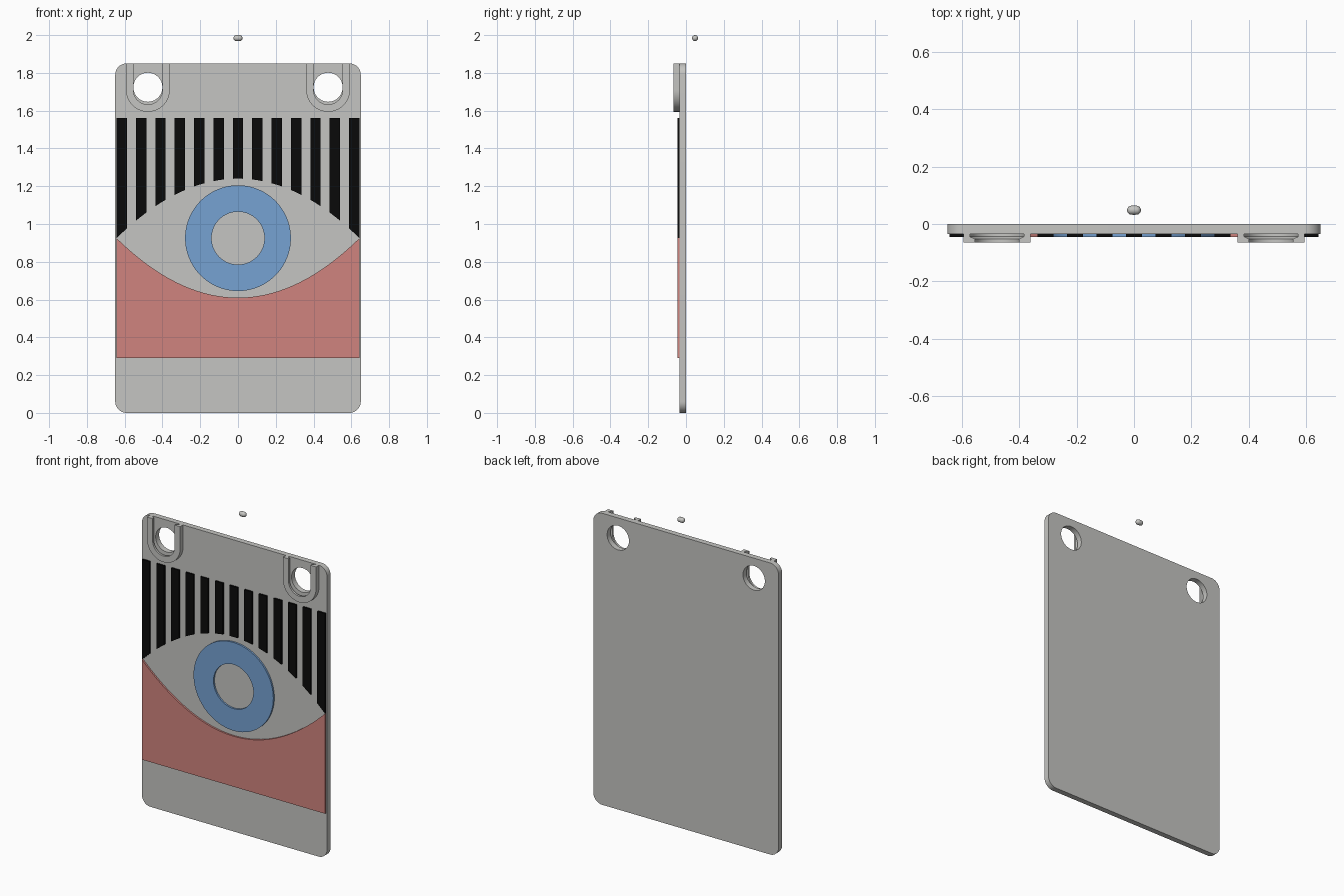
import bpy, bmesh
from math import sin, cos, pi, radians

cube = bpy.data.objects.get("Cube")
if cube:
    bpy.data.objects.remove(cube, do_unlink=True)


def material(name, rgb):
    m = bpy.data.materials.new(name)
    m.use_nodes = True
    m.diffuse_color = (*rgb, 1)
    m.node_tree.nodes["Principled BSDF"].inputs["Base Color"].default_value = (*rgb, 1)
    return m


GREY = material("light grey", (0.56, 0.56, 0.54))
BLACK = material("black", (0.003, 0.003, 0.003))
RED = material("soft red", (0.63, 0.23, 0.21))
BLUE = material("sky blue", (0.18, 0.36, 0.65))

FACE = -0.035        # front face of the plate
RELIEF = -0.046      # front of the raised picture
HALF = 0.643         # half width of the picture
EYE_Z = 0.925
MOUNT_X, MOUNT_Z = 0.477, 1.71


def arc(cx, cz, r, start, end, n):
    return [(cx + r * cos(start + (end - start) * i / n),
             cz + r * sin(start + (end - start) * i / n)) for i in range(n + 1)]


def circle(cx, cz, r, n=64):
    return arc(cx, cz, r, 0, 2 * pi, n)[:-1]


def lid(x, side):
    """Height of the upper (+1) or lower (-1) eyelid edge."""
    return EYE_Z + side * 0.315 * (1 - (x / HALF) ** 2)


def panel(name, loops, front, back, mat):
    """Flat plate from outlines in x and z; inner outlines become holes."""
    curve = bpy.data.curves.new(name, "CURVE")
    curve.dimensions = "2D"
    curve.fill_mode = "BOTH"
    curve.extrude = (back - front) / 2
    for pts in loops:
        s = curve.splines.new("POLY")
        s.points.add(len(pts) - 1)
        for p, (x, z) in zip(s.points, pts):
            p.co = (x, z, 0, 1)
        s.use_cyclic_u = True
    ob = bpy.data.objects.new(name, curve)
    bpy.context.collection.objects.link(ob)
    ob.rotation_euler.x = radians(90)
    ob.location.y = (front + back) / 2
    curve.materials.append(mat)
    bpy.ops.object.select_all(action="DESELECT")
    ob.select_set(True)
    bpy.context.view_layer.objects.active = ob
    bpy.ops.object.convert(target="MESH")
    bpy.ops.object.shade_smooth_by_angle(angle=radians(30))
    return ob


# Back plate with rounded corners and two mounting holes
R = 0.06
outline = []
for i, (cx, cz) in enumerate([(0.65 - R, 1.85 - R), (R - 0.65, 1.85 - R),
                              (R - 0.65, R), (0.65 - R, R)]):
    outline += arc(cx, cz, R, i * pi / 2, (i + 1) * pi / 2, 10)
holes = [circle(s * MOUNT_X, MOUNT_Z + 0.014, 0.077, 32) for s in (-1, 1)]
panel("back_plate", [outline] + holes, FACE, 0, GREY)

# Lash stripes, cut off along the upper eyelid
stripes = []
for k in range(-6, 7):
    x0, x1 = k * 0.1026 - 0.0274, k * 0.1026 + 0.0274
    bottom = [(x0 + (x1 - x0) * i / 4, lid(x0 + (x1 - x0) * i / 4, 1)) for i in range(5)]
    stripes.append(bottom + [(x1, 1.56), (x0, 1.56)])
panel("lash_stripes", stripes, RELIEF, FACE, BLACK)

# Lower cheek field under the lower eyelid
edge = [(HALF * (1 - i / 24), lid(HALF * (1 - i / 24), -1)) for i in range(49)]
panel("cheek_field", [edge + [(-HALF, 0.29), (HALF, 0.29)]], RELIEF, FACE, RED)

# Iris ring
panel("iris_ring", [circle(0, EYE_Z, 0.28, 80), circle(0, EYE_Z, 0.14)],
      RELIEF, FACE, BLUE)


# U-shaped hangers with an undercut slot, open at the top
def hanger(name, cx):
    section = [(0.116, FACE), (0.116, -0.065), (0.077, -0.065),
               (0.077, -0.052), (0.094, -0.044), (0.094, FACE)]
    bm = bmesh.new()
    rails = []
    for r, y in section:
        path = ([(cx - r, 1.85)] + arc(cx, MOUNT_Z, r, pi, 2 * pi, 32) + [(cx + r, 1.85)])
        rails.append([bm.verts.new((x, y, z)) for x, z in path])
    n = len(rails)
    for j in range(n):
        a, b = rails[j], rails[(j + 1) % n]
        for i in range(len(a) - 1):
            bm.faces.new((a[i], a[i + 1], b[i + 1], b[i]))
    for end in (0, -1):
        bm.faces.new([rail[end] for rail in rails])
    bmesh.ops.recalc_face_normals(bm, faces=bm.faces)
    me = bpy.data.meshes.new(name)
    bm.to_mesh(me)
    bm.free()
    me.materials.append(GREY)
    ob = bpy.data.objects.new(name, me)
    bpy.context.collection.objects.link(ob)
    bpy.ops.object.select_all(action="DESELECT")
    ob.select_set(True)
    bpy.context.view_layer.objects.active = ob
    bpy.ops.object.shade_smooth_by_angle(angle=radians(30))


hanger("left_hanger", MOUNT_X)
hanger("right_hanger", -MOUNT_X)

# Small loose bead above the plate, a short rounded pill along x
bpy.ops.mesh.primitive_uv_sphere_add(segments=24, ring_count=12, radius=0.016,
                                     location=(0, 0.048, 1.984),
                                     rotation=(0, radians(90), 0))
bead = bpy.context.object
bead.name = "floating_bead"
for v in bead.data.vertices:
    if abs(v.co.z) > 0.001:
        v.co.z += 0.008 if v.co.z > 0 else -0.008
bead.data.materials.append(GREY)
bpy.ops.object.shade_smooth_by_angle(angle=radians(40))
